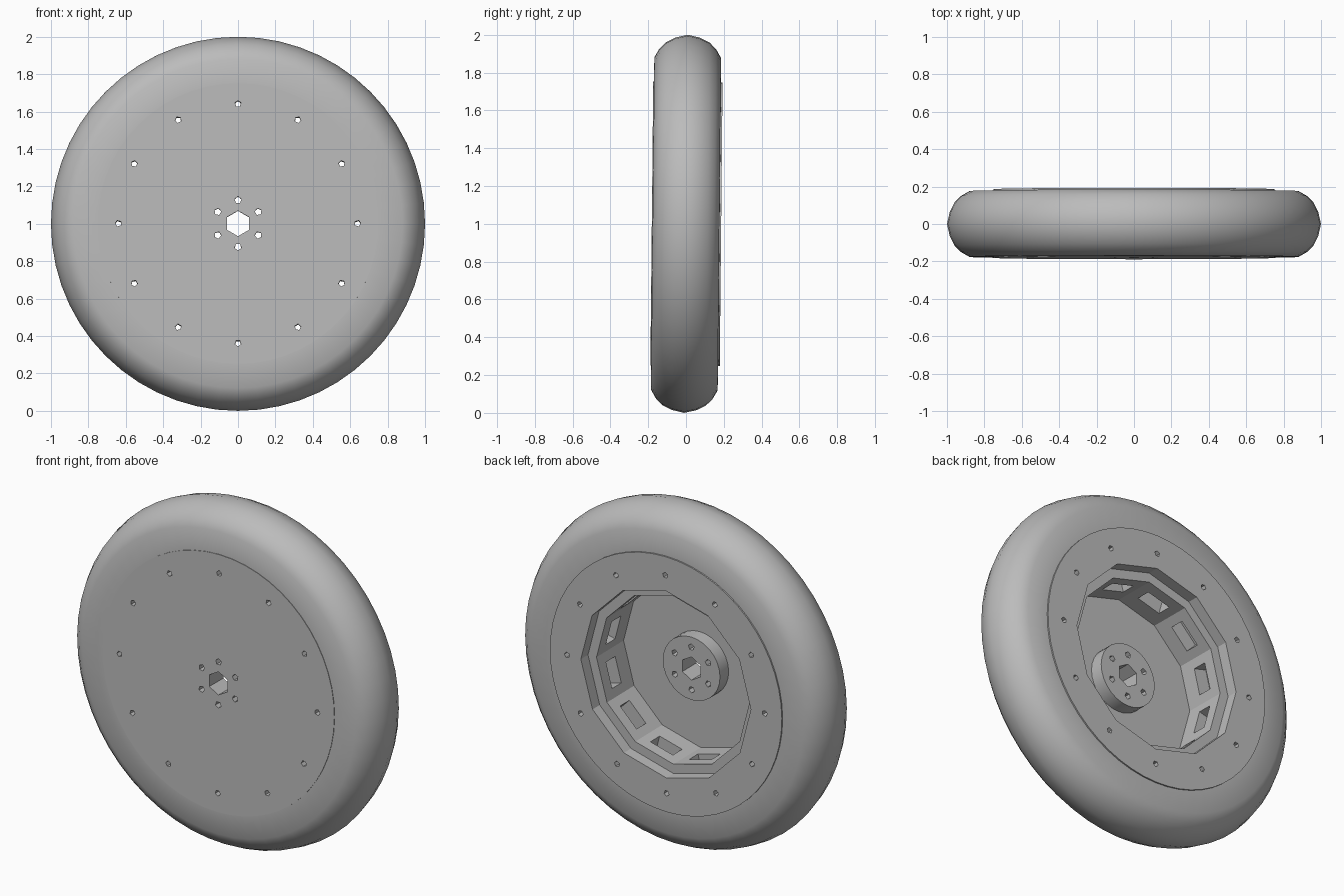
import bpy, math
from mathutils import Matrix, Vector

if "Cube" in bpy.data.objects:
    bpy.data.objects.remove(bpy.data.objects["Cube"])

grey = bpy.data.materials.new("wheel grey")
grey.diffuse_color = (0.5, 0.5, 0.5, 1)
grey.use_nodes = True
grey.node_tree.nodes["Principled BSDF"].inputs["Base Color"].default_value = grey.diffuse_color
TILT = -0.01  # slight lean of the whole wheel


def add_mesh(name, verts, faces):
    me = bpy.data.meshes.new(name)
    me.from_pydata(verts, [], faces)
    me.materials.append(grey)
    ob = bpy.data.objects.new(name, me)
    bpy.context.collection.objects.link(ob)
    ob.location.z = 1
    ob.rotation_euler.x = TILT
    return ob


def lathe(name, profile, n, phase=0.0):
    """Closed (radius, y) loop swept about the y axis."""
    m = len(profile)
    verts, faces = [], []
    for i in range(n):
        a = 2 * math.pi * i / n + phase
        verts += [(r * math.cos(a), y, r * math.sin(a)) for r, y in profile]
        for j in range(m):
            k = (j + 1) % m
            p = (i + 1) % n
            faces.append((i * m + j, i * m + k, p * m + k, p * m + j))
    return add_mesh(name, verts, faces)


def prism(name, sides, radius, y0, y1, centre=(0, 0), phase=0.0):
    """Solid n-sided prism along y."""
    verts = []
    for y in (y0, y1):
        for i in range(sides):
            a = 2 * math.pi * i / sides + phase
            verts.append((centre[0] + radius * math.cos(a), y,
                          centre[1] + radius * math.sin(a)))
    faces = [tuple(range(sides)), tuple(reversed(range(sides, 2 * sides)))]
    for i in range(sides):
        j = (i + 1) % sides
        faces.append((i, i + sides, j + sides, j))
    return add_mesh(name, verts, faces)


def cut(ob, cutter):
    mod = ob.modifiers.new("cut", 'BOOLEAN')
    mod.operation = 'DIFFERENCE'
    mod.solver = 'EXACT'
    mod.object = cutter
    bpy.context.view_layer.objects.active = ob
    bpy.ops.object.modifier_apply(modifier=mod.name)
    bpy.data.objects.remove(cutter)


def fix_normals(ob):
    bpy.ops.object.select_all(action='DESELECT')
    ob.select_set(True)
    bpy.context.view_layer.objects.active = ob
    bpy.ops.object.mode_set(mode='EDIT')
    bpy.ops.mesh.select_all(action='SELECT')
    bpy.ops.mesh.normals_make_consistent(inside=False)
    bpy.ops.object.mode_set(mode='OBJECT')


def new_cutter(*args, **kw):
    c = prism("cutter", *args, **kw)
    fix_normals(c)
    return c


# Tyre: flat side walls and a rounded tread
half = [(0.74, 0.178), (0.88, 0.176), (0.925, 0.15), (0.96, 0.115), (0.985, 0.065)]
tyre = lathe("tyre", half + [(1.0, 0.0)] + [(r, -y) for r, y in reversed(half)], 56)
fix_normals(tyre)
bpy.ops.object.shade_smooth_by_angle(angle=math.radians(35))

# Rim: solid disc with a stepped twelve-sided recess at the back
rim = prism("rim", 56, 0.75, -0.181, 0.186)
fix_normals(rim)
cut(rim, new_cutter(12, 0.55, 0.12, 0.4))
cut(rim, new_cutter(12, 0.495, -0.13, 0.3))

# Slots in the recess wall, one per flat side
for i in range(12):
    a = math.radians(15 + 30 * i)
    out, along = Vector((math.cos(a), 0, math.sin(a))), Vector((-math.sin(a), 0, math.cos(a)))
    slot = new_cutter(4, math.sqrt(0.5), -0.5, 0.5, phase=math.pi / 4)
    frame = Matrix((out * 0.14, Vector((0, 0.085, 0)), along * 0.15)).transposed().to_4x4()
    frame.translation = out * 0.49 + Vector((0, 0.01, 0))
    slot.data.transform(frame)
    fix_normals(slot)
    cut(rim, slot)

# Hub boss on the recess floor
hub = prism("hub", 28, 0.185, -0.135, -0.05)
fix_normals(hub)

# Rim bolt holes
for i in range(12):
    a = math.radians(30 * i)
    cut(rim, new_cutter(5, 0.017, -0.4, 0.4,
                        centre=(0.64 * math.cos(a), 0.64 * math.sin(a)), phase=a))

# Axle hole and six hub bolt holes
for part in (rim, hub):
    cut(part, new_cutter(6, 0.068, -0.4, 0.4, phase=math.pi / 2))
    for i in range(6):
        a = math.radians(30 + 60 * i)
        cut(part, new_cutter(5, 0.019, -0.4, 0.4,
                             centre=(0.125 * math.cos(a), 0.125 * math.sin(a)), phase=a))

for ob in (rim, hub):
    bpy.ops.object.select_all(action='DESELECT')
    ob.select_set(True)
    bpy.context.view_layer.objects.active = ob
    bpy.ops.object.shade_smooth_by_angle(angle=math.radians(20))
